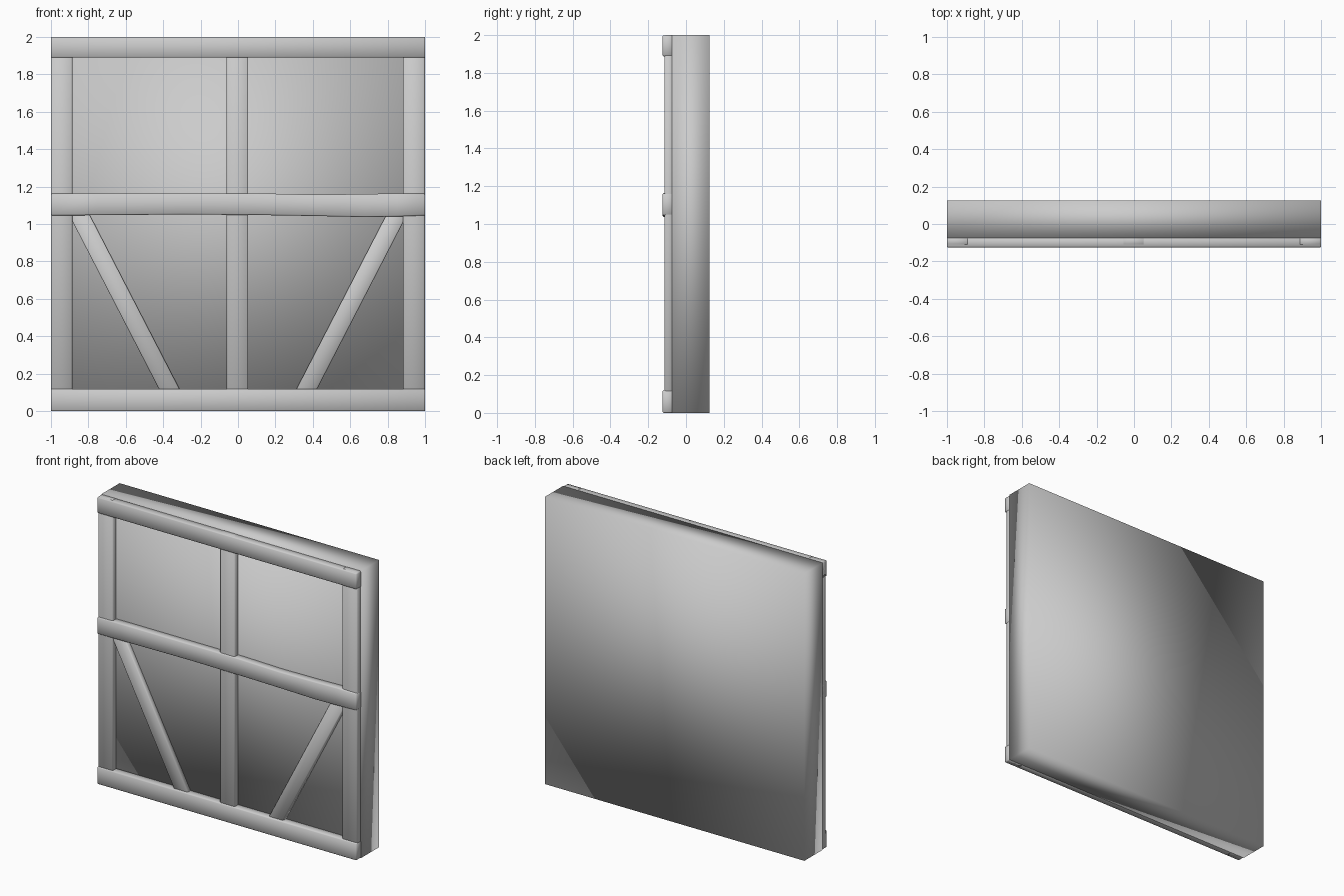
import bpy, bmesh, math

if "Cube" in bpy.data.objects:
    bpy.data.objects.remove(bpy.data.objects["Cube"])

BACK = -0.07  # timbers sink slightly into the panel front at y = -0.075


def timber(name, stations, front, bevel=0.006):
    """Loft a rectangular timber through stations of (x, z_low, z_high)."""
    bm = bmesh.new()
    rings = [[bm.verts.new(p) for p in ((x, front, lo), (x, front, hi),
                                        (x, BACK, hi), (x, BACK, lo))]
             for x, lo, hi in stations]
    for a, b in zip(rings, rings[1:]):
        for i in range(4):
            j = (i + 1) % 4
            bm.faces.new((a[i], a[j], b[j], b[i]))
    bm.faces.new(rings[0])
    bm.faces.new(rings[-1][::-1])
    bmesh.ops.recalc_face_normals(bm, faces=bm.faces)
    sharp = [e for e in bm.edges if e.calc_face_angle(0) > math.radians(30)]
    bmesh.ops.bevel(bm, geom=sharp, offset=bevel, segments=1, affect='EDGES')
    return finish(name, bm)


def finish(name, bm):
    mesh = bpy.data.meshes.new(name)
    bm.to_mesh(mesh)
    bm.free()
    obj = bpy.data.objects.new(name, mesh)
    bpy.context.collection.objects.link(obj)
    for p in mesh.polygons:
        p.use_smooth = True
    return obj


# plaster wall panel
bm = bmesh.new()
bmesh.ops.create_cube(bm, size=1)
for v in bm.verts:
    v.co = (v.co.x * 2, v.co.y * 0.2 + 0.025, v.co.z * 2 + 1)
finish("wall_panel", bm)

# horizontal beams, the middle one slightly uneven
timber("bottom_beam", [(-1, 0, 0.12), (1, 0, 0.12)], -0.125)
timber("top_beam", [(-1, 1.888, 1.999), (1, 1.888, 1.999)], -0.125)
timber("middle_beam", [(-1, 1.046, 1.162), (-0.75, 1.047, 1.164), (-0.3, 1.051, 1.164),
                       (0.1, 1.048, 1.164), (0.4, 1.043, 1.157), (0.68, 1.037, 1.16),
                       (0.85, 1.04, 1.164), (1, 1.046, 1.162)], -0.125)

# vertical posts
for name, x in (("left_post", -0.9425), ("centre_post", -0.003), ("right_post", 0.94)):
    w = 0.0575
    timber(name, [(x - w, 0, 2), (x + w, 0, 2)], -0.115)

# diagonal braces, sheared boxes running between the lower beams
for name, side in (("left_brace", -1), ("right_brace", 1)):
    brace = timber(name, [(-0.049, -0.57, 0.57), (0.049, -0.57, 0.57)], -0.108)
    brace.location = (side * 0.608, 0, 0.585)
    brace.rotation_euler.y = side * math.atan2(0.48, 0.93)
